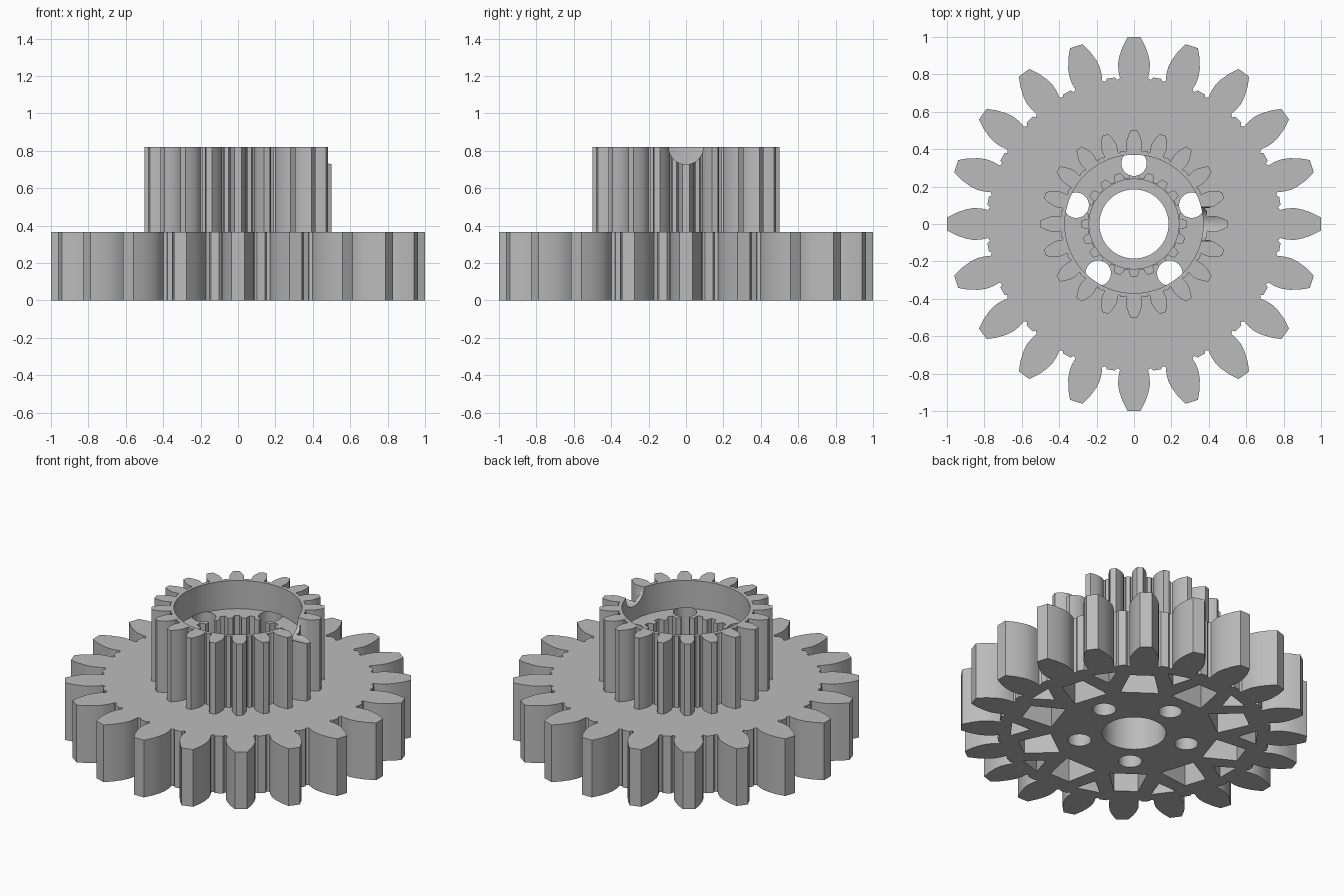
import bpy, bmesh, math
from math import sin, cos, radians, tau

if "Cube" in bpy.data.objects:
    bpy.data.objects.remove(bpy.data.objects["Cube"], do_unlink=True)

grey = bpy.data.materials.new("plain grey")
grey.use_nodes = True
colour = (0.5, 0.5, 0.5, 1)
grey.diffuse_color = colour
grey.node_tree.nodes["Principled BSDF"].inputs["Base Color"].default_value = colour


def polar(r, degrees):
    return (r * cos(radians(degrees)), r * sin(radians(degrees)))


def prism(name, outlines, z0, z1):
    """Extrude one or more closed outlines from z0 to z1."""
    bm = bmesh.new()
    for outline in outlines:
        face = bm.faces.new([bm.verts.new((x, y, z0)) for x, y in outline])
        moved = bmesh.ops.extrude_face_region(bm, geom=[face])["geom"]
        for v in moved:
            if isinstance(v, bmesh.types.BMVert):
                v.co.z = z1
    bmesh.ops.recalc_face_normals(bm, faces=bm.faces)
    mesh = bpy.data.meshes.new(name)
    bm.to_mesh(mesh)
    bm.free()
    mesh.materials.append(grey)
    obj = bpy.data.objects.new(name, mesh)
    bpy.context.collection.objects.link(obj)
    return obj


def circle(r, cx=0, cy=0, n=64):
    return [(cx + r * cos(tau * i / n), cy + r * sin(tau * i / n)) for i in range(n)]


def toothed(flank, teeth, scale=1):
    """Repeat a mirrored flank of (radius, half angle) points around a circle."""
    tooth = [(r, -a) for r, a in flank] + [(r, a) for r, a in reversed(flank)]
    return [polar(r * scale, a + 360 * i / teeth) for i in range(teeth) for r, a in tooth]


def combine(target, tool, operation):
    mod = target.modifiers.new("combine", "BOOLEAN")
    mod.operation, mod.solver, mod.object = operation, "EXACT", tool
    bpy.context.view_layer.update()
    result = bpy.data.meshes.new_from_object(
        target.evaluated_get(bpy.context.evaluated_depsgraph_get()))
    target.modifiers.clear()
    target.data = result
    bpy.data.objects.remove(tool, do_unlink=True)


# Two stacked gears sharing one tooth shape
flank = [(0.79, 7.4), (0.775, 6.6), (0.785, 5.5), (0.82, 5.8), (0.86, 5.7),
         (0.9, 5.0), (0.95, 3.7), (1.0, 2.0)]
gear = prism("double_gear", [toothed(flank, 20)], 0, 0.365)
combine(gear, prism("upper_gear", [toothed(flank, 20, 0.5)], 0.3, 0.82), "UNION")

# Centre bore, stepped recess and internal spline
recess_floor = 0.64
spline = [(0.246, 5.5), (0.262, 5.0), (0.28, 3.0)]
for name, outline, z0, z1 in (
        ("bore", circle(0.185), -0.1, 1),
        ("round_step", circle(0.24), 0.3, 1),
        ("spline", toothed(spline, 20), 0.45, 0.75),
        ("counterbore", circle(0.37, n=96), recess_floor, 1)):
    combine(gear, prism(name, [outline], z0, z1), "DIFFERENCE")

# Five through holes
holes = [circle(0.068, *polar(0.325, 18 + 72 * i), n=32) for i in range(5)]
combine(gear, prism("holes", holes, -0.1, recess_floor + 0.004), "DIFFERENCE")


# Underside pockets that leave a truss of ribs
def turned(points, degrees):
    c, s = cos(radians(degrees)), sin(radians(degrees))
    return [(x * c - y * s, x * s + y * c) for x, y in points]


trapezoid = [(0.47, -0.11), (0.67, -0.07), (0.67, 0.07), (0.47, 0.11)]
triangle = [(0.6, 0), (0.71, -0.075), (0.71, 0.075)]
pockets = [turned(trapezoid, 18 + 36 * i) for i in range(10)]
pockets += [turned(triangle, 36 * i) for i in range(10)]
combine(gear, prism("pockets", pockets, -0.1, 0.27), "DIFFERENCE")

# Round notch across the upper rim
notch = prism("notch", [circle(0.092, n=48)], 0.3, 0.7)
notch.rotation_euler.y = radians(90)
notch.location.z = 0.82
combine(gear, notch, "DIFFERENCE")

bpy.ops.object.select_all(action="DESELECT")
gear.select_set(True)
bpy.context.view_layer.objects.active = gear
bpy.ops.object.shade_smooth_by_angle(angle=radians(25))
